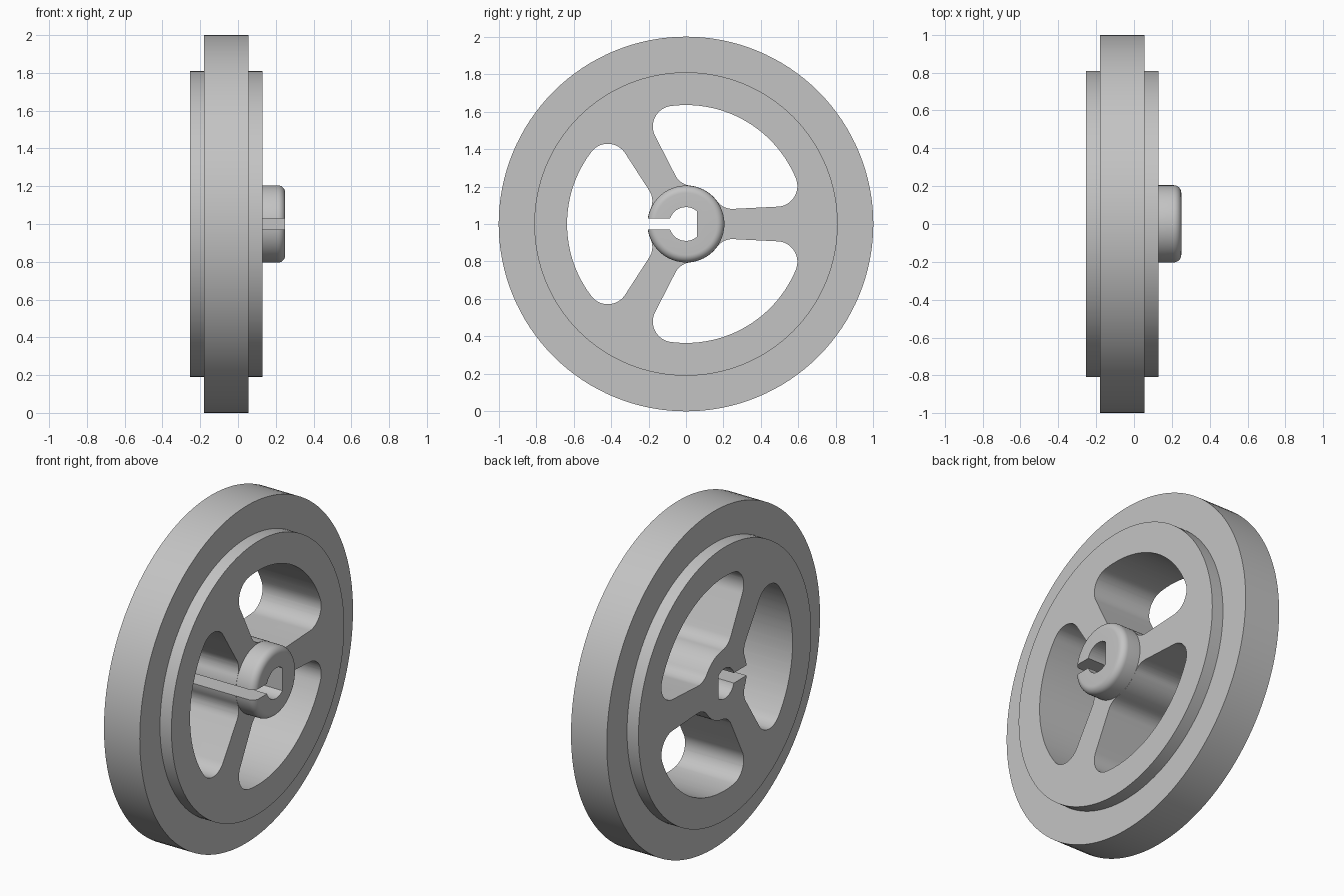
import bpy, bmesh
from math import pi, sin, cos, atan, atan2, asin, acos, sqrt, radians
from mathutils import Matrix, Vector

if "Cube" in bpy.data.objects:
    bpy.data.objects.remove(bpy.data.objects["Cube"], do_unlink=True)

grey = bpy.data.materials.new("light_grey")
grey.use_nodes = True
grey.diffuse_color = (0.55, 0.55, 0.55, 1)
grey.node_tree.nodes["Principled BSDF"].inputs["Base Color"].default_value = (0.55, 0.55, 0.55, 1)

HUB, WINDOW_RIM, BORE, SLOT = 0.205, 0.635, 0.09, 0.03


def arc(cx, cy, r, a, b, n):
    return [(cx + r * cos(a + (b - a) * i / n), cy + r * sin(a + (b - a) * i / n)) for i in range(n + 1)]


def finish(bm, name):
    bmesh.ops.remove_doubles(bm, verts=bm.verts, dist=1e-5)
    bmesh.ops.recalc_face_normals(bm, faces=bm.faces)
    mesh = bpy.data.meshes.new(name)
    bm.to_mesh(mesh)
    bm.free()
    mesh.materials.append(grey)
    ob = bpy.data.objects.new(name, mesh)
    bpy.context.collection.objects.link(ob)
    ob.location.z = 1
    return ob


def prism(points, name, turn=0.0):
    """Extrude a (y, z) outline along x, through the whole wheel."""
    bm = bmesh.new()
    face = bm.faces.new([bm.verts.new((-0.4, y, z)) for y, z in points])
    new = bmesh.ops.extrude_face_region(bm, geom=[face])["geom"]
    bmesh.ops.translate(bm, vec=(0.8, 0, 0), verts=[v for v in new if isinstance(v, bmesh.types.BMVert)])
    bmesh.ops.rotate(bm, cent=(0, 0, 0), matrix=Matrix.Rotation(turn, 3, 'X'), verts=bm.verts)
    ob = finish(bm, name)
    ob.hide_render = True
    return ob


# Wheel body: stepped rim and rounded hub, turned around the x axis
profile = [(-0.255, 0), (-0.255, 0.81), (-0.18, 0.81), (-0.18, 1), (0.055, 1),
           (0.055, 0.81), (0.13, 0.81), (0.13, HUB)]
profile += arc(0.21, HUB - 0.04, 0.04, pi / 2, 0, 8) + [(0.25, 0)]
bm = bmesh.new()
verts = [bm.verts.new((x, 0, r)) for x, r in profile]
edges = [bm.edges.new(pair) for pair in zip(verts, verts[1:])]
bmesh.ops.spin(bm, geom=verts + edges, cent=(0, 0, 0), axis=(1, 0, 0), angle=2 * pi, steps=128)
wheel = finish(bm, "spoked_wheel")

# Window outline: hub arc, two fillets along the tapered spoke, rim arc
taper = atan(0.05)
along, normal = Vector((cos(taper), sin(taper))), Vector((-sin(taper), cos(taper)))


def fillet_centre(distance, radius):
    off = 0.068 * cos(taper) + radius
    return along * sqrt(distance ** 2 - off ** 2) + normal * off


inner_r, outer_r = 0.1, 0.11
inner = fillet_centre(HUB + 0.001 + inner_r, inner_r)
outer = fillet_centre(WINDOW_RIM - outer_r, outer_r)
a_in, a_out = atan2(inner.y, inner.x), atan2(outer.y, outer.x)
down = taper - pi / 2
half = arc(0, 0, HUB + 0.001, pi / 3, a_in, 8)
half += arc(*inner, inner_r, a_in - pi, down, 10)[1:]
half += arc(*outer, outer_r, down, a_out, 16)
half += arc(0, 0, WINDOW_RIM, a_out, pi / 3, 20)[1:]
# Mirror the half outline about the window's centre line
c, s = cos(2 * pi / 3), sin(2 * pi / 3)
mirrored = [(c * y + s * z, s * y - c * z) for y, z in half]
window = half + mirrored[-2:0:-1]
cutters = [prism(window, f"window_cutter_{i}", i * 2 * pi / 3) for i in range(3)]

# D-shaped bore with a clamping slot
slot_a, flat_a = asin(SLOT / BORE), acos(0.06 / BORE)
keyhole = [(-0.3, -SLOT)] + arc(0, 0, BORE, -pi + slot_a, -flat_a, 16)
keyhole += arc(0, 0, BORE, flat_a, pi - slot_a, 16) + [(-0.3, SLOT)]
cutters.append(prism(keyhole, "bore_cutter"))

# Cut the openings and shade
bpy.ops.object.select_all(action='DESELECT')
bpy.context.view_layer.objects.active = wheel
wheel.select_set(True)
for cutter in cutters:
    mod = wheel.modifiers.new(cutter.name, 'BOOLEAN')
    mod.operation, mod.solver, mod.object = 'DIFFERENCE', 'EXACT', cutter
    bpy.ops.object.modifier_apply(modifier=mod.name)
    bpy.data.objects.remove(cutter, do_unlink=True)
bpy.ops.object.shade_smooth_by_angle(angle=radians(30))
